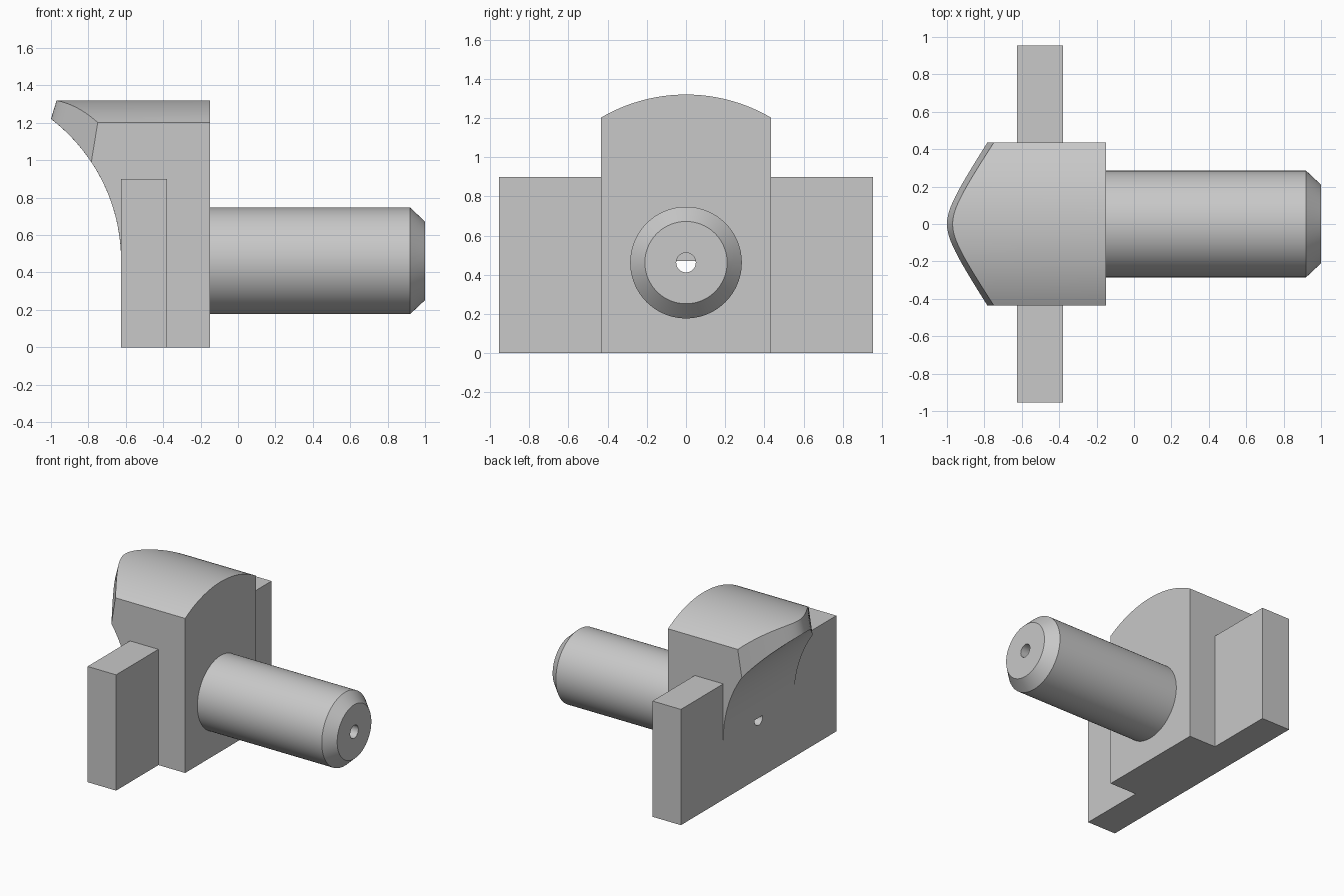
import bpy
import bmesh
from math import sin, cos, pi, sqrt, radians

default = bpy.data.objects.get("Cube")
if default:
    bpy.data.objects.remove(default, do_unlink=True)

steel = bpy.data.materials.new("light_grey")
steel.use_nodes = True
GREY = (0.58, 0.58, 0.58, 1)
steel.diffuse_color = GREY
steel.node_tree.nodes["Principled BSDF"].inputs["Base Color"].default_value = GREY

AXIS_Z = 0.462      # height of the shaft axis
BACK = -0.15        # shoulder plane where the shaft starts
FACE = -0.625       # flat striking face shared by block and wings
HALF = 0.435        # half width of the block
CROWN_R = 0.858     # crown radius, concentric with the shaft
SCOOP_R = 0.955     # radius of the concave scoop


def loft(name, sections):
    """Skin a list of equal-length closed sections and cap both ends."""
    bm = bmesh.new()
    rings = [[bm.verts.new(p) for p in s] for s in sections]
    for a, b in zip(rings, rings[1:]):
        for i in range(len(a)):
            j = (i + 1) % len(a)
            bm.faces.new((a[i], a[j], b[j], b[i]))
    bm.faces.new(rings[0])
    bm.faces.new(rings[-1])
    bmesh.ops.recalc_face_normals(bm, faces=bm.faces)
    mesh = bpy.data.meshes.new(name)
    bm.to_mesh(mesh)
    bm.free()
    mesh.materials.append(steel)
    obj = bpy.data.objects.new(name, mesh)
    bpy.context.collection.objects.link(obj)
    return obj


def ring(x, r, n):
    return [(x, r * cos(2 * pi * i / n), AXIS_Z + r * sin(2 * pi * i / n))
            for i in range(n)]


def select_only(obj):
    bpy.ops.object.select_all(action='DESELECT')
    obj.select_set(True)
    bpy.context.view_layer.objects.active = obj


def scoop_z(x):
    return AXIS_Z + sqrt(max(0, SCOOP_R ** 2 - (x - FACE + SCOOP_R) ** 2))


def block_section(y, steps=20):
    """Side profile of the block at a given y: crown, nose, scoop, face."""
    top = AXIS_Z + sqrt(CROWN_R ** 2 - y * y)
    sweep = sqrt(0.083 ** 2 + 0.449 * y * y) - 0.083
    nose_top, nose_low = -0.97 + sweep, -1 + sweep * 0.98
    pts = [(BACK, 0), (BACK, top), (nose_top, top)]
    rise = scoop_z(nose_low) - AXIS_Z
    end = math_angle(rise)
    for i in range(steps + 1):
        a = end * (1 - i / steps)
        pts.append((FACE - SCOOP_R * (1 - cos(a)), AXIS_Z + SCOOP_R * sin(a)))
    pts.append((FACE, 0))
    return [(x, y, z) for x, z in pts]


def math_angle(rise):
    from math import asin
    return asin(rise / SCOOP_R)


# Main block with crowned top, swept nose and concave scoop
N = 36
block = loft("main_block", [block_section(HALF * (2 * i / N - 1)) for i in range(N + 1)])

# Shaft with chamfered end
shaft = loft("shaft", [ring(BACK, 0.285, 96), ring(0.92, 0.285, 96), ring(1, 0.21, 96)])

# Bore along the shaft, stopping at the plane of the flat face
bore = loft("bore_cutter", [ring(FACE - 0.0002, 0.05, 32), ring(1.1, 0.05, 32)])
bore.hide_render = True
for part in (block, shaft):
    mod = part.modifiers.new("bore", 'BOOLEAN')
    mod.operation = 'DIFFERENCE'
    mod.solver = 'EXACT'
    mod.object = bore
    select_only(part)
    bpy.ops.object.modifier_apply(modifier=mod.name)
    bpy.ops.object.shade_smooth_by_angle(angle=radians(25))
bpy.data.objects.remove(bore, do_unlink=True)

# Side wings, flush with the flat face
for side, name in ((1, "back_wing"), (-1, "front_wing")):
    loft(name, [[(FACE, y * side, 0), (-0.38, y * side, 0),
                 (-0.38, y * side, 0.9), (FACE, y * side, 0.9)]
                for y in (HALF, 0.955)])
